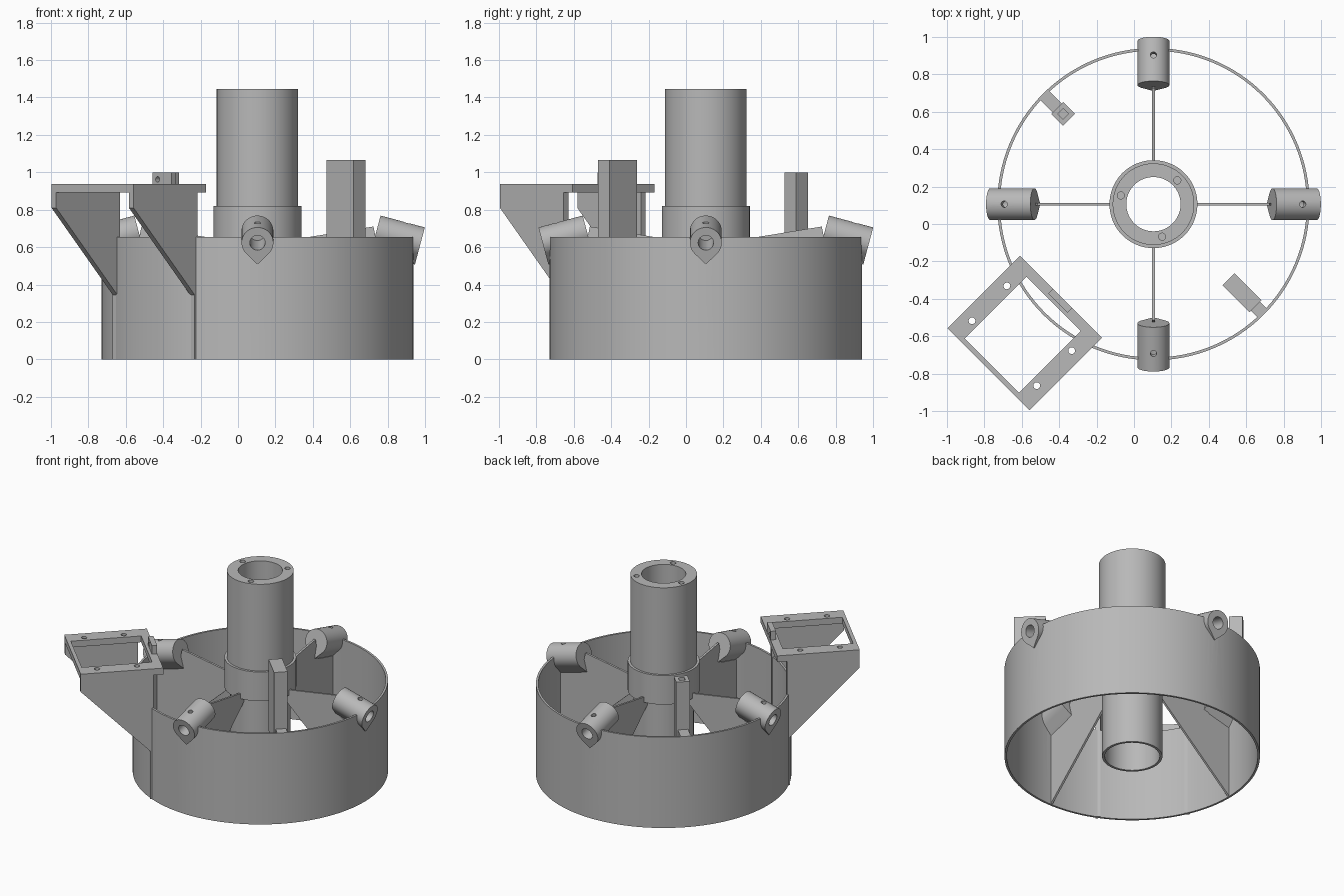
import bpy, bmesh
from math import sin, cos, pi, radians
from mathutils import Matrix, Vector

if "Cube" in bpy.data.objects:
    bpy.data.objects.remove(bpy.data.objects["Cube"], do_unlink=True)

grey = bpy.data.materials.new("light_grey")
grey.use_nodes = True
grey.diffuse_color = (0.48, 0.48, 0.48, 1)
grey.node_tree.nodes["Principled BSDF"].inputs["Base Color"].default_value = grey.diffuse_color

CENTRE = Matrix.Translation((0.104, 0.106, 0))
WALL = 0.835
TOP = 0.655


def spoke(deg):
    """Frame whose x axis points outward from the hub."""
    return CENTRE @ Matrix.Rotation(radians(deg), 4, 'Z')


def finish(name, bm, matrix):
    bmesh.ops.recalc_face_normals(bm, faces=bm.faces)
    bm.transform(matrix)
    mesh = bpy.data.meshes.new(name)
    bm.to_mesh(mesh)
    bm.free()
    mesh.materials.append(grey)
    ob = bpy.data.objects.new(name, mesh)
    bpy.context.collection.objects.link(ob)
    return ob


def prism(name, points, push, matrix):
    bm = bmesh.new()
    face = bm.faces.new([bm.verts.new(p) for p in points])
    new = bmesh.ops.extrude_face_region(bm, geom=[face])["geom"]
    moved = [v for v in new if isinstance(v, bmesh.types.BMVert)]
    bmesh.ops.translate(bm, verts=moved, vec=Vector(push))
    return finish(name, bm, matrix)


def plate(name, profile, y, thick, matrix):
    """Upright plate from an outward/height profile."""
    return prism(name, [(u, y, z) for u, z in profile], (0, thick, 0), matrix)


def box(name, u0, u1, v0, v1, z0, z1, matrix):
    return plate(name, [(u0, z0), (u1, z0), (u1, z1), (u0, z1)], v0, v1 - v0, matrix)


def rod(name, radius, depth, matrix, sides=32):
    """Cylinder from the origin along +z."""
    ring = [(radius * cos(2 * pi * i / sides), radius * sin(2 * pi * i / sides), 0)
            for i in range(sides)]
    return prism(name, ring, (0, 0, depth), matrix)


def lathe(name, profile, steps=128):
    bm = bmesh.new()
    verts = [bm.verts.new((r, 0, z)) for r, z in profile]
    edges = [bm.edges.new((verts[i - 1], verts[i])) for i in range(len(verts))]
    bmesh.ops.spin(bm, geom=verts + edges, cent=(0, 0, 0), axis=(0, 0, 1),
                   angle=2 * pi, steps=steps, use_merge=True)
    bmesh.ops.remove_doubles(bm, verts=bm.verts, dist=1e-5)
    return finish(name, bm, CENTRE)


def cut(ob, cutters):
    """Cut holes, then discard the cutters."""
    for c in cutters:
        mod = ob.modifiers.new("hole", 'BOOLEAN')
        mod.object, mod.solver = c, 'EXACT'
    graph = bpy.context.evaluated_depsgraph_get()
    graph.update()
    mesh = bpy.data.meshes.new_from_object(ob.evaluated_get(graph))
    ob.modifiers.clear()
    ob.data = mesh
    for c in cutters:
        bpy.data.objects.remove(c, do_unlink=True)


# Outer ring and hollow hub with collar
ring = lathe("outer_ring", [(WALL - 0.015, 0), (WALL, 0), (WALL, TOP), (WALL - 0.015, TOP)])
hub = lathe("hub_tube", [(0.18, 0), (0.197, 0), (0.197, 0.61), (0.235, 0.61), (0.235, 0.82),
                         (0.218, 0.82), (0.218, 1.445), (0.145, 1.445), (0.145, 1.3), (0.18, 1.3)])
cut(hub, [rod("screw_cutter", 0.019, 0.2, spoke(a) @ Matrix.Translation((0.18, 0, 1.35)))
          for a in (45, 165, 285)])

# Four fins, each carrying a tilted teardrop socket
arc = [radians(-45 + 270 * i / 36) for i in range(37)]
R, LENGTH = 0.085, 0.245
teardrop = [(-LENGTH, R * cos(a), R * sin(a)) for a in arc] + [(-LENGTH, 0, -R * 2 ** 0.5)]
fin = [(0.19, 0.58), (0.19, 0.64), (0.62, 0.71), (0.65, 0.56), (0.825, 0.515), (0.825, 0)]
ring_cutters = []
for side, deg in (("left", 0), ("back", 90), ("right", 180), ("front", 270)):
    frame = spoke(deg)
    plate(side + "_fin", fin, -0.0075, 0.015, frame)
    tilt = frame @ Matrix.Translation((0.873, 0, 0.623)) @ Matrix.Rotation(radians(15), 4, 'Y')
    socket = prism(side + "_socket", teardrop, (LENGTH, 0, 0), tilt)
    bore = tilt @ Matrix.Translation((-0.2, 0, 0)) @ Matrix.Rotation(pi / 2, 4, 'Y')
    screw = tilt @ Matrix.Translation((-0.1, 0, 0))
    cut(socket, [rod("bore_cutter", 0.041, 0.3, bore), rod("screw_cutter", 0.017, 0.2, screw)])
    ring_cutters.append(rod("ring_cutter", 0.041, 0.3, bore))
cut(ring, ring_cutters)

# Overhanging bracket: windowed shelf, two gussets and a drilled tab
frame = spoke(225)
shelf = box("bracket_shelf", 0.699, 1.247, -0.31, 0.31, 0.893, 0.938, frame)
cutters = [box("window_cutter", 0.755, 1.222, -0.205, 0.205, 0.8, 1.0, frame)]
for u in (0.863, 1.127):
    for v in (-0.245, 0.245):
        cutters.append(rod("screw_cutter", 0.018, 0.2, frame @ Matrix.Translation((u, v, 0.85))))
cut(shelf, cutters)
gusset = [(0.765, 0.893), (1.247, 0.893), (1.247, 0.81), (0.785, 0.345), (0.785, 0), (0.765, 0)]
plate("right_gusset", gusset, -0.31, 0.035, frame)
plate("front_gusset", gusset, 0.275, 0.035, frame)
tab = box("bracket_tab", 0.70, 0.735, -0.06, 0.085, 0.938, 1.0, frame)
cut(tab, [rod("tab_cutter", 0.015, 0.2, frame @ Matrix.Translation((0.65, -0.02, 0.962))
              @ Matrix.Rotation(pi / 2, 4, 'Y'))])

# Two upright posts joined to the ring by short blocks
for name, deg, u0, u1, top in (("front_left", -45, 0.567, 0.772, 1.065),
                               ("back_right", 135, 0.638, 0.728, 1.0)):
    frame = spoke(deg)
    post = box(name + "_post", u0, u1, -0.045, 0.045, 0.55, top, frame)
    box(name + "_post_mount", u1 - 0.01, WALL - 0.008, -0.034, 0.034, 0.55, TOP, frame)
    if name == "back_right":
        cut(post, [box("socket_cutter", 0.663, 0.703, -0.02, 0.02, 0.95, 1.1, frame)])

# Smooth round surfaces, keep crisp edges
for ob in bpy.context.scene.objects:
    ob.select_set(ob.type == 'MESH')
bpy.context.view_layer.objects.active = ring
bpy.ops.object.shade_smooth_by_angle(angle=radians(30))
